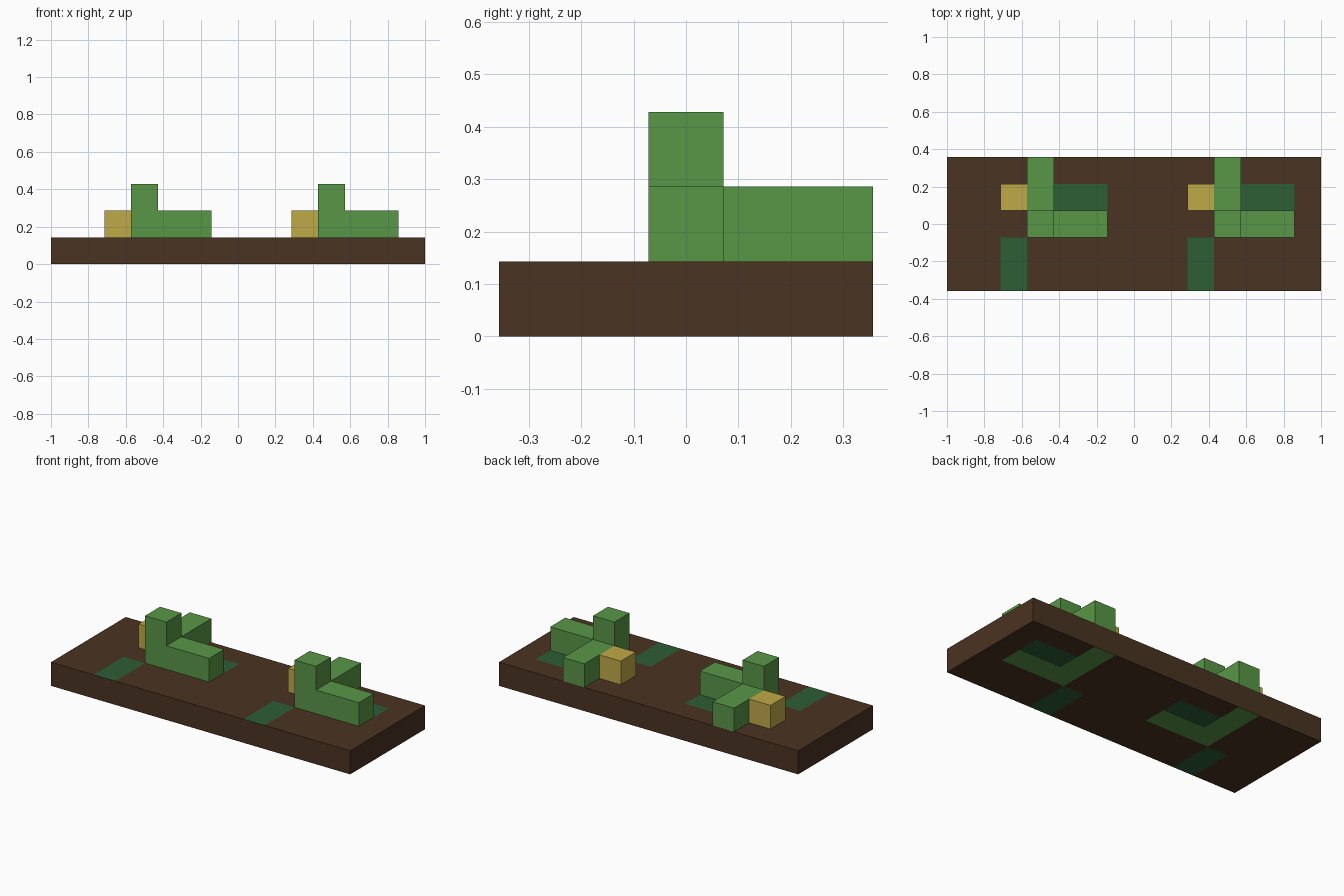
import bpy
import bmesh
from mathutils import Vector

if "Cube" in bpy.data.objects:
    bpy.data.objects.remove(bpy.data.objects["Cube"], do_unlink=True)

U = 1 / 7  # edge of one block


def material(name, rgb):
    """Flat material from sRGB 0-255 values."""
    linear = [((c / 255 + 0.055) / 1.055) ** 2.4 for c in rgb] + [1.0]
    mat = bpy.data.materials.new(name)
    mat.use_nodes = True
    mat.diffuse_color = linear
    bsdf = mat.node_tree.nodes["Principled BSDF"]
    bsdf.inputs["Base Color"].default_value = linear
    bsdf.inputs["Roughness"].default_value = 0.9
    return mat


BROWN = material("brown soil", (74, 51, 34))
GREEN = material("leaf green", (88, 150, 71))
DARK = material("dark green", (45, 94, 54))
YELLOW = material("yellow", (192, 170, 72))


def box(name, low, high, mats, cuts_x=(), cuts_y=(), rule=None):
    """Box between two corners in block units, optionally cut and coloured by a rule."""
    low, high = Vector(low), Vector(high)
    bm = bmesh.new()
    bmesh.ops.create_cube(bm, size=1)
    for v in bm.verts:
        v.co = (low + high) / 2 + Vector(a * b for a, b in zip(v.co, high - low))
    for axis, cuts in (((1, 0, 0), cuts_x), ((0, 1, 0), cuts_y)):
        for c in cuts:
            bmesh.ops.bisect_plane(bm, geom=bm.verts[:] + bm.edges[:] + bm.faces[:],
                                   plane_co=Vector(axis) * c, plane_no=axis)
    if rule:
        for f in bm.faces:
            f.material_index = rule(f.calc_center_median())
    bmesh.ops.scale(bm, vec=(U, U, U), verts=bm.verts)
    mesh = bpy.data.meshes.new(name)
    bm.to_mesh(mesh)
    bm.free()
    for m in mats:
        mesh.materials.append(m)
    obj = bpy.data.objects.new(name, mesh)
    bpy.context.collection.objects.link(obj)
    return obj


# Inlaid areas of the slab: x range, y range, material slot
INLAYS = [
    (-4, -3, -0.5, 2.5, 1),    # under the back arm and post
    (-3, -1, -0.5, 0.5, 1),    # under the side arm
    (-3, -1, 0.5, 1.5, 2),     # dark patch in the corner
    (-5, -4, -2.5, -0.5, 2),   # dark strip at the front
]


def slab_colour(p):
    x = p.x - 7 if p.x > 0 else p.x   # pattern repeats on the second half
    for x0, x1, y0, y1, slot in INLAYS:
        if x0 < x < x1 and y0 < p.y < y1:
            return slot
    return 0


# Slab with colour running through its full depth
box("base_slab", (-7, -2.5, 0), (7, 2.5, 1), [BROWN, GREEN, DARK],
    cuts_x=[s + c for s in (0, 7) for c in (-5, -4, -3, -1)] + [0],
    cuts_y=(-0.5, 0.5, 1.5), rule=slab_colour)

# The same group of raised blocks on each half
for side, s in (("right", 0), ("left", 7)):
    box(side + "_post", (s - 4, -0.5, 1), (s - 3, 0.5, 3), [GREEN])
    box(side + "_side_arm", (s - 3, -0.5, 1), (s - 1, 0.5, 2), [GREEN])
    box(side + "_back_arm", (s - 4, 0.5, 1), (s - 3, 2.5, 2), [GREEN])
    box(side + "_yellow_block", (s - 5, 0.5, 1), (s - 4, 1.5, 2), [YELLOW])
